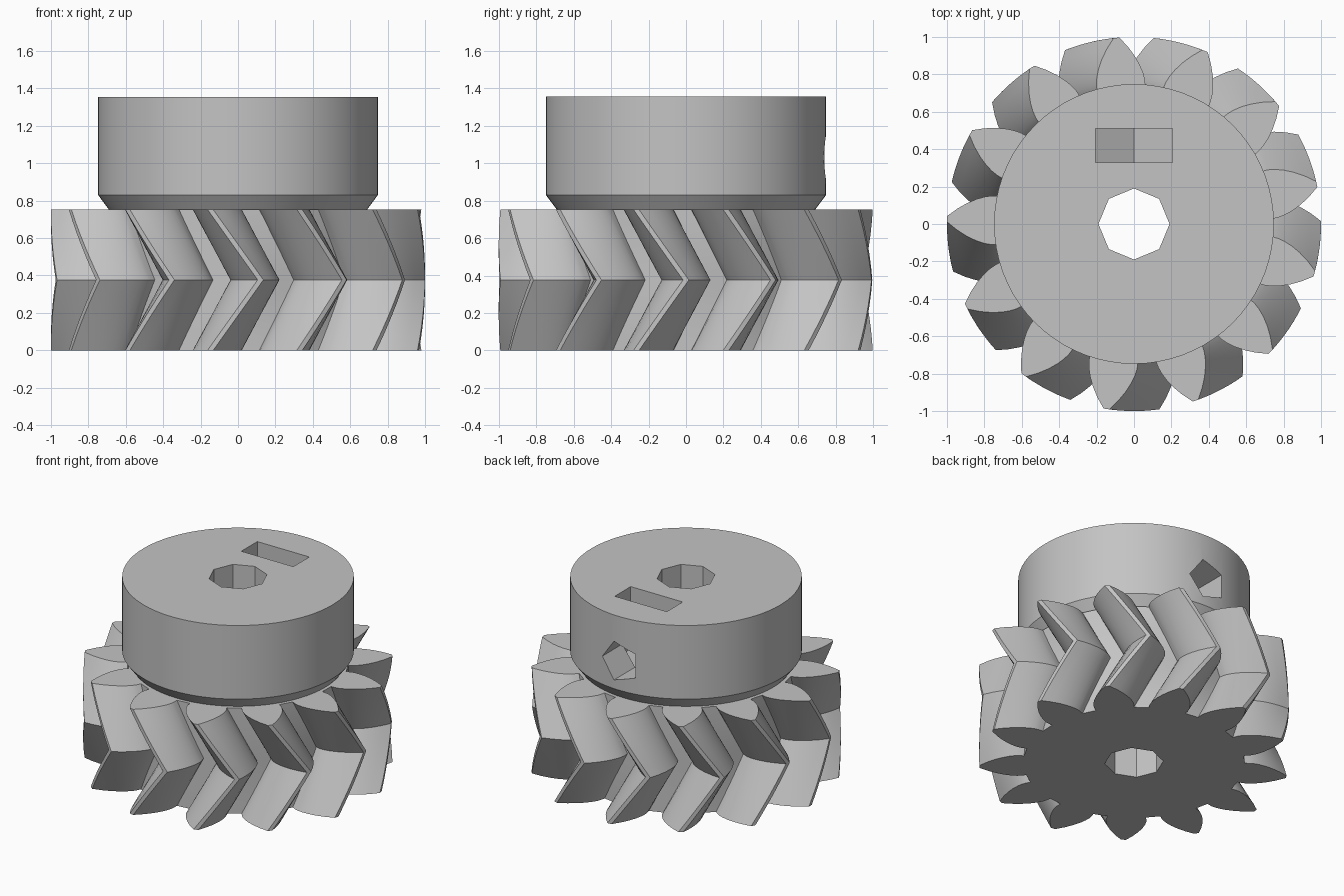
import bpy, bmesh
from math import pi, sin, cos, tan, acos, radians
from mathutils import Matrix

cube = bpy.data.objects.get("Cube")
if cube:
    bpy.data.objects.remove(cube, do_unlink=True)

TEETH = 13
OUTER, BASE, ROOT = 1.0, 0.75, 0.715      # tip, involute base and root radii
GEAR_TOP, HUB_TOP = 0.752, 1.355
TWIST = radians(15.4)                     # rotation of each half of the herringbone
SCREW_Z = 1.03

grey = bpy.data.materials.new("plain_grey")
grey.use_nodes = True
colour = (0.55, 0.55, 0.55, 1)
grey.diffuse_color = colour
grey.node_tree.nodes["Principled BSDF"].inputs["Base Color"].default_value = colour


def loft(name, rings, matrix=Matrix()):
    """Closed solid through stacked rings of equal point count."""
    bm = bmesh.new()
    loops = [[bm.verts.new(p) for p in ring] for ring in rings]
    n = len(loops[0])
    for low, high in zip(loops, loops[1:]):
        for i in range(n):
            j = (i + 1) % n
            bm.faces.new((low[i], low[j], high[j], high[i]))
    bm.faces.new(loops[0][::-1])
    bm.faces.new(loops[-1])
    bm.transform(matrix)
    bmesh.ops.recalc_face_normals(bm, faces=bm.faces)
    mesh = bpy.data.meshes.new(name)
    bm.to_mesh(mesh)
    bm.free()
    mesh.materials.append(grey)
    obj = bpy.data.objects.new(name, mesh)
    bpy.context.collection.objects.link(obj)
    return obj


def circle(r, z, sides, start=0.0):
    return [(r * cos(start + 2 * pi * i / sides), r * sin(start + 2 * pi * i / sides), z)
            for i in range(sides)]


def half_angle(r):
    """Half the angular tooth thickness at radius r on an involute flank."""
    def inv(a):
        return tan(a) - a
    return pi / 2 / TEETH + inv(radians(30)) - inv(acos(min(1, BASE / r)))


def gear_ring(z, turn):
    steps = 6
    radii = [BASE + (OUTER - BASE) * (i / steps) ** 1.3 for i in range(steps + 1)]
    flank = [(ROOT, half_angle(BASE))] + [(r, half_angle(r)) for r in radii]
    tooth = [(r, -a) for r, a in flank] + flank[::-1]
    return [(r * cos(a + turn + k * 2 * pi / TEETH), r * sin(a + turn + k * 2 * pi / TEETH), z)
            for k in range(TEETH) for r, a in tooth]


def cut(obj, cutter):
    mod = obj.modifiers.new("cut", 'BOOLEAN')
    mod.operation, mod.solver, mod.object = 'DIFFERENCE', 'EXACT', cutter
    bpy.context.view_layer.objects.active = obj
    bpy.ops.object.modifier_apply(modifier=mod.name)


# Herringbone gear: twists forward to mid height and back again
slices = 12
gear = loft("herringbone_gear",
            [gear_ring(GEAR_TOP * i / slices, -TWIST * abs(2 * i / slices - 1))
             for i in range(slices + 1)])

# Hub collar with chamfered lower edge
hub = loft("hub_collar", [circle(0.69, GEAR_TOP, 72), circle(0.748, 0.83, 72),
                          circle(0.748, HUB_TOP, 72)])

# Cutters: octagonal shaft bore, nut slot with pointed floor, screw hole
bore = loft("bore_cutter", [circle(0.19, -0.1, 8), circle(0.19, 1.5, 8)])
floor_z = SCREW_Z - 0.237
slot_shape = [(0, floor_z), (0.205, floor_z + 0.118), (0.205, 1.5),
              (-0.205, 1.5), (-0.205, floor_z + 0.118)]
slot = loft("nut_slot_cutter", [[(x, y, z) for x, z in slot_shape] for y in (0.33, 0.51)])
to_back = Matrix.Translation((0, 0, SCREW_Z)) @ Matrix.Rotation(-pi / 2, 4, 'X')
screw = loft("screw_hole_cutter", [circle(0.145, 0.05, 5), circle(0.145, 0.9, 5)], to_back)

cut(gear, bore)
for cutter in (bore, slot, screw):
    cut(hub, cutter)
for cutter in (bore, slot, screw):
    bpy.data.objects.remove(cutter, do_unlink=True)

# Smooth the rounded flanks and collar, keep sharp edges
for obj in (gear, hub):
    bpy.ops.object.select_all(action='DESELECT')
    obj.select_set(True)
    bpy.context.view_layer.objects.active = obj
    bpy.ops.object.shade_smooth_by_angle(angle=radians(25))
